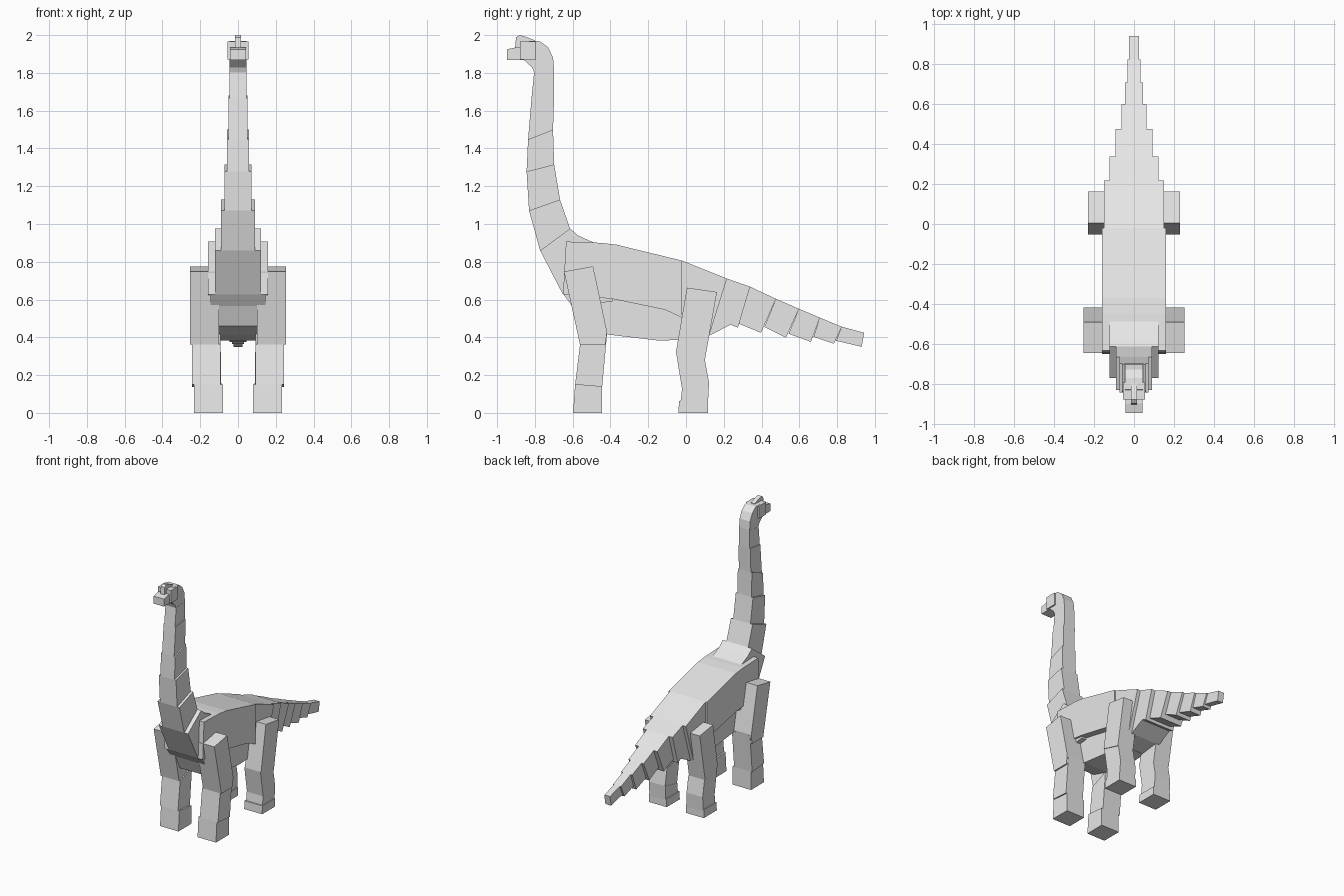
import bpy
import bmesh

if "Cube" in bpy.data.objects:
    bpy.data.objects.remove(bpy.data.objects["Cube"], do_unlink=True)

GREY = (0.8, 0.8, 0.8, 1.0)
mat = bpy.data.materials.new("plain_grey")
mat.use_nodes = True
mat.diffuse_color = GREY
bsdf = mat.node_tree.nodes["Principled BSDF"]
bsdf.inputs["Base Color"].default_value = GREY


def slab(name, profile, x0, x1):
    """Extrude a side profile of (y, z) points from x0 to x1."""
    bm = bmesh.new()
    face = bm.faces.new([bm.verts.new((x0, y, z)) for y, z in profile])
    ext = bmesh.ops.extrude_face_region(bm, geom=[face])
    moved = [v for v in ext["geom"] if isinstance(v, bmesh.types.BMVert)]
    bmesh.ops.translate(bm, verts=moved, vec=(x1 - x0, 0, 0))
    bmesh.ops.recalc_face_normals(bm, faces=bm.faces[:])
    mesh = bpy.data.meshes.new(name)
    bm.to_mesh(mesh)
    bm.free()
    mesh.materials.append(mat)
    obj = bpy.data.objects.new(name, mesh)
    bpy.context.collection.objects.link(obj)
    return obj


def centred(name, half_width, profile):
    return slab(name, profile, -half_width, half_width)


# Head: snout, skull and the bony crest on top
centred("snout", 0.043, [(-.947, 1.925), (-.947, 1.868), (-.86, 1.868), (-.86, 1.935), (-.90, 1.935)])
centred("skull", 0.055, [(-.88, 1.967), (-.88, 1.872), (-.795, 1.872), (-.795, 1.967)])
centred("crest", 0.016, [(-.905, 1.93), (-.90, 1.988), (-.88, 2.0), (-.845, 1.99),
                         (-.80, 1.972), (-.80, 1.93)])
centred("nape", 0.044, [(-.83, 1.97), (-.772, 1.967), (-.73, 1.935), (-.704, 1.882), (-.698, 1.819),
                        (-.804, 1.803), (-.815, 1.829), (-.862, 1.872)])

# Neck: each joint is (front point, rear point), widths shrink upwards
neck_joints = [((-.772, .859), (-.614, .976)), ((-.831, 1.071), (-.667, 1.129)),
               ((-.844, 1.278), (-.698, 1.315)), ((-.836, 1.447), (-.704, 1.50)),
               ((-.818, 1.665), (-.698, 1.681)), ((-.804, 1.803), (-.698, 1.819))]
neck_widths = [.091, .072, .059, .050, .045]
for i, w in enumerate(neck_widths):
    (f0, r0), (f1, r1) = neck_joints[i:i + 2]
    centred(f"neck_{i + 1}", w, [f0, r0, r1, f1])
centred("neck_base", 0.122, [(-.772, .859), (-.614, .976), (-.571, .939), (-.466, .891), (-.37, .89),
                             (-.37, .62), (-.651, .626)])

# Body: wide trunk, narrower belly, chest and hips
centred("trunk", 0.16, [(-.635, .907), (-.45, .90), (-.37, .891), (-.021, .806), (-.021, .504),
                        (-.111, .546), (-.392, .604), (-.651, .626)])
centred("chest", 0.145, [(-.65, .63), (-.603, .565), (-.39, .59), (-.39, .63)])
centred("belly", 0.108, [(-.64, .626), (-.603, .567), (-.555, .46), (-.407, .414), (-.138, .382),
                         (-.02, .388), (-.02, .65), (-.4, .65)])
centred("hips", 0.15, [(-.021, .806), (.217, .711), (.122, .408), (-.021, .39)])

# Tail: overlapping tapering segments (top front, top rear, bottom rear, bottom front)
centred("tail_1", 0.124, [(.217, .711), (.339, .668), (.275, .451), (.236, .467), (.122, .408)])
tail = [(.093, [(.339, .668), (.476, .604), (.397, .424), (.280, .472)]),
        (.063, [(.476, .604), (.598, .551), (.529, .398), (.415, .455)]),
        (.046, [(.598, .551), (.709, .504), (.661, .376), (.543, .419)]),
        (.033, [(.709, .504), (.825, .456), (.783, .366), (.675, .403)]),
        (.024, [(.825, .456), (.943, .424), (.930, .350), (.794, .382)])]
for i, (w, profile) in enumerate(tail):
    centred(f"tail_{i + 2}", w, profile)

# Legs: inner x, outer x and profile of each part, mirrored to both sides
legs = [
    ("front_thigh", .10, .254, [(-.646, .748), (-.492, .776), (-.418, .43), (-.427, .361), (-.561, .361)]),
    ("front_shin", .092, .243, [(-.561, .361), (-.418, .42), (-.444, .138), (-.587, .150)]),
    ("front_foot", .08, .234, [(-.587, .150), (-.444, .138), (-.444, 0), (-.598, 0)]),
    ("hind_thigh", .095, .23, [(.005, .663), (.164, .640), (.100, .281), (-.053, .323)]),
    ("hind_shin", .09, .225, [(-.053, .323), (.100, .281), (.122, .159), (-.021, .127)]),
    ("hind_ankle", .088, .225, [(-.021, .127), (.122, .159), (.116, .05), (-.03, .05)]),
    ("hind_foot", .08, .23, [(-.037, .062), (.116, .062), (.116, 0), (-.040, 0)]),
]
for name, x0, x1, profile in legs:
    slab("left_" + name, profile, x0, x1)
    slab("right_" + name, profile, -x1, -x0)
